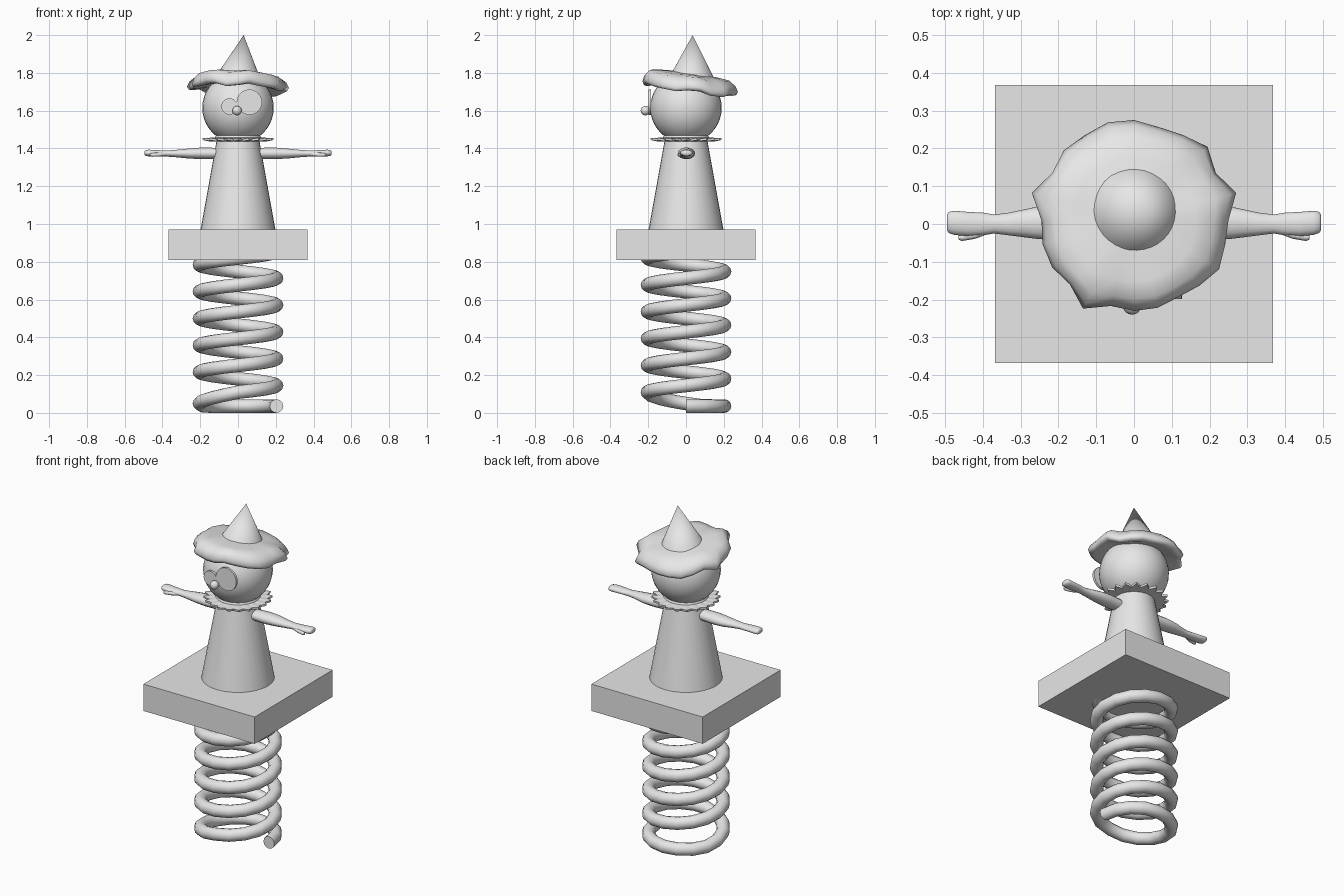
import bpy, bmesh, math
from mathutils import Vector, Matrix

if "Cube" in bpy.data.objects:
    bpy.data.objects.remove(bpy.data.objects["Cube"])

grey = bpy.data.materials.new("plain grey")
grey.diffuse_color = (0.8, 0.8, 0.8, 1)
grey.use_nodes = True
grey.node_tree.nodes["Principled BSDF"].inputs["Base Color"].default_value = grey.diffuse_color


def finish(name, bm, angle=40):
    bmesh.ops.recalc_face_normals(bm, faces=bm.faces)
    me = bpy.data.meshes.new(name)
    bm.to_mesh(me)
    bm.free()
    me.materials.append(grey)
    ob = bpy.data.objects.new(name, me)
    bpy.context.collection.objects.link(ob)
    if angle:
        bpy.ops.object.select_all(action='DESELECT')
        ob.select_set(True)
        bpy.context.view_layer.objects.active = ob
        bpy.ops.object.shade_smooth_by_angle(angle=math.radians(angle))
    return ob


def loft(name, rings, angle=40):
    """Skin a list of equal-length point rings and cap both ends."""
    bm = bmesh.new()
    vs = [[bm.verts.new(p) for p in ring] for ring in rings]
    n = len(vs[0])
    for a, b in zip(vs, vs[1:]):
        for i in range(n):
            j = (i + 1) % n
            bm.faces.new((a[i], a[j], b[j], b[i]))
    bm.faces.new(vs[0])
    bm.faces.new(vs[-1])
    return finish(name, bm, angle)


def cone(name, base, tip, r1, r2, sides=32):
    base, tip = Vector(base), Vector(tip)
    d = tip - base
    m = Matrix.Translation((base + tip) / 2) @ d.to_track_quat('Z', 'Y').to_matrix().to_4x4()
    bm = bmesh.new()
    bmesh.ops.create_cone(bm, cap_ends=True, segments=sides, radius1=r1, radius2=r2,
                          depth=d.length, matrix=m)
    return finish(name, bm)


def ball(name, loc, r, u=32, v=20):
    bm = bmesh.new()
    bmesh.ops.create_uvsphere(bm, u_segments=u, v_segments=v, radius=r,
                              matrix=Matrix.Translation(loc))
    return finish(name, bm, 60)


# Spring: flat half turn on the ground, then a steady helix into the platform
STEP = 16
rings = []
for k in range(STEP * 6 + 1):
    t = k / STEP
    a = t * math.tau
    z = 0.003 + 0.142 * t
    if t < 0.75:
        z = 0.036 + 0.0735 * max(0, (t - 0.42) / 0.33) ** 1.2
    out = Vector((math.cos(a), math.sin(a), 0))
    c = out * 0.204 + Vector((0, 0, z))
    rings.append([c + 0.036 * (out * math.cos(b) + Vector((0, 0, math.sin(b))))
                  for b in (i * math.tau / 12 for i in range(12))])
loft("spring", rings, 50)

# Platform
bm = bmesh.new()
bmesh.ops.create_cube(bm, size=1, matrix=Matrix.Translation((0, 0, 0.89)) @
                      Matrix.Diagonal((0.735, 0.735, 0.16, 1)))
finish("platform", bm, 0)

# Body, head, nose and flat eyes
cone("body", (0, 0, 0.96), (0, 0, 1.47), 0.2, 0.108)
ball("head", (0, 0, 1.615), 0.189)
ball("nose", (-0.005, -0.215, 1.6), 0.025, 16, 10)
for side, x, z, r in (("left", 0.06, 1.645, 0.067), ("right", -0.045, 1.622, 0.043)):
    cone(side + "_eye", (x, -0.184, z), (x, -0.198, z), r, r)

# Frilled collar: scalloped edge with a raised inner band
TEETH = 20
def frill(r, z, wave=0.0, lift=0.0):
    pts = []
    for i in range(TEETH * 4):
        a = i * math.tau / (TEETH * 4)
        w = math.cos(a * TEETH)
        rr = r + wave * w
        pts.append((rr * math.cos(a), rr * math.sin(a), z + lift * w))
    return pts
loft("collar", [frill(0.1, 1.436), frill(0.172, 1.441, 0.014, 0.003),
                frill(0.174, 1.453, 0.014, 0.003), frill(0.122, 1.457), frill(0.115, 1.473)], 35)

# Arms: oval sections along x with a mitten hand (x, y centre, half y, z centre, half z)
ARM = [(0.09, 0, 0.04, 1.374, 0.03), (0.2, 0.002, 0.046, 1.374, 0.031),
       (0.26, 0.003, 0.042, 1.373, 0.027), (0.33, 0, 0.03, 1.373, 0.02),
       (0.37, 0, 0.025, 1.373, 0.017), (0.40, 0, 0.03, 1.374, 0.016),
       (0.44, 0, 0.032, 1.375, 0.017), (0.475, 0.003, 0.032, 1.376, 0.018),
       (0.49, 0.004, 0.028, 1.376, 0.015), (0.495, 0.004, 0.02, 1.376, 0.01)]
THUMB = [(0.385, -0.018, 0.008, 1.370, 0.01), (0.42, -0.03, 0.009, 1.368, 0.011),
         (0.455, -0.036, 0.009, 1.366, 0.010), (0.465, -0.036, 0.005, 1.366, 0.006)]
for side, s in (("left", 1), ("right", -1)):
    for part, rows, n in (("arm", ARM, 14), ("thumb", THUMB, 8)):
        loft(f"{side}_{part}", [[(s * x, y + hy * math.cos(i * math.tau / n),
                                  z + hz * math.sin(i * math.tau / n)) for i in range(n)]
                                for x, y, hy, z, hz in rows], 60)

# Floppy hat brim: uneven edge radii, tilted down to the back
EDGE = [.25, .28, .25, .275, .26, .255, .265, .268, .26, .262, .25, .28,
        .245, .25, .25, .24, .27, .235, .24, .24, .235, .245, .26, .25]
PROFILE = [(0.02, 1.735), (0.6, 1.73), (0.88, 1.712), (0.97, 1.713), (1.0, 1.73),
           (0.96, 1.758), (0.85, 1.785), (0.65, 1.795), (0.4, 1.80), (0.02, 1.81)]
rings = []
for f, z in PROFILE:
    ring = []
    for i, e in enumerate(EDGE):
        a = i * math.tau / 24
        r = f * (0.253 + (e - 0.253) * f ** 4)
        x, y = r * math.cos(a), r * math.sin(a) + 0.01
        ripple = f ** 3 * (0.009 * math.sin(5 * a + 1) + 0.006 * math.sin(8 * a))
        ring.append((x, y, z + ripple - 0.13 * y - 0.04 * x))
    rings.append(ring)
loft("hat_brim", rings, 70)

# Pointed hat crown, leaning slightly
cone("hat_crown", (0.004, 0.03, 1.775), (0.03, 0.035, 2.0), 0.118, 0)
